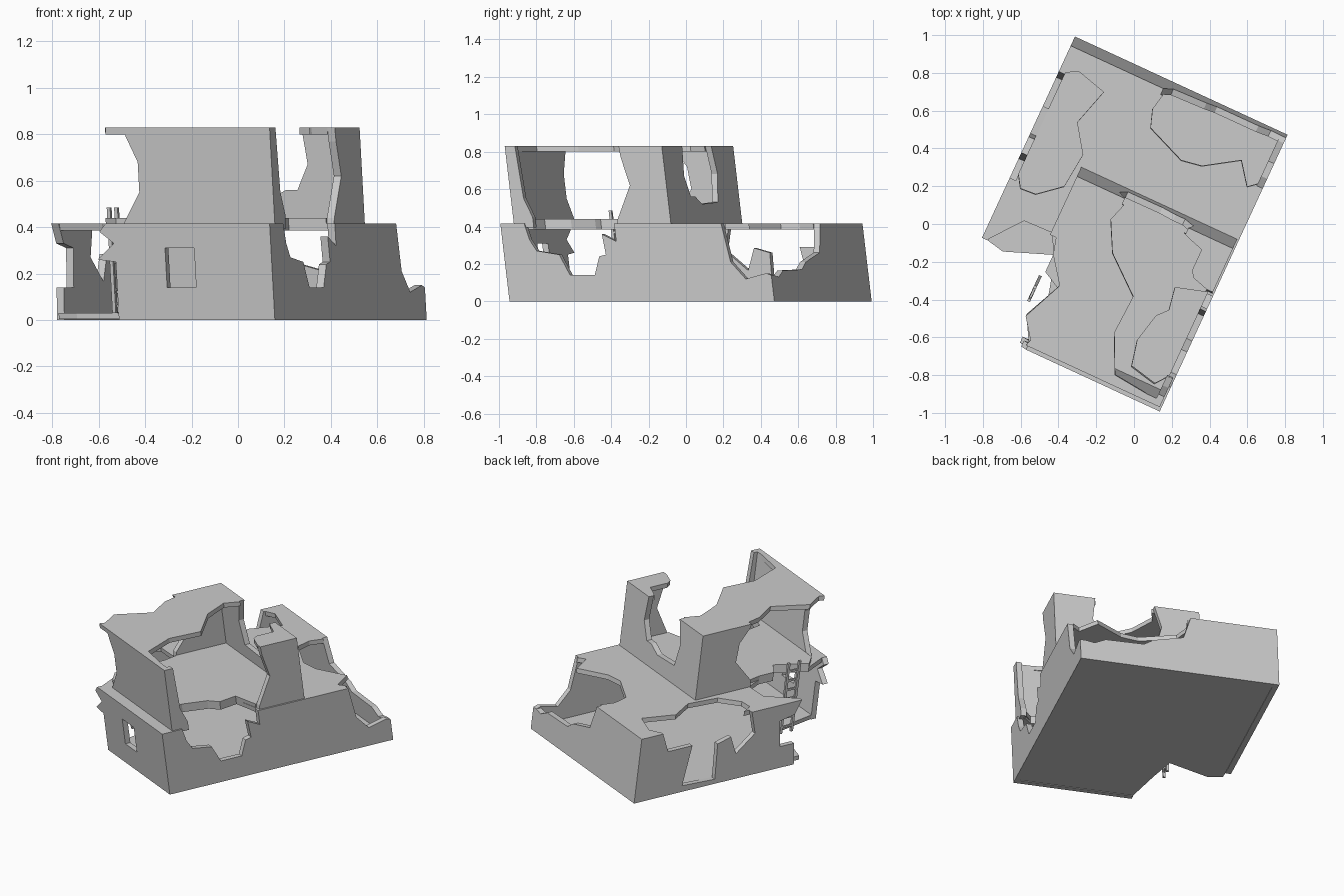
import bpy, bmesh, math

if "Cube" in bpy.data.objects:
    bpy.data.objects.remove(bpy.data.objects["Cube"])

T = 0.035                      # wall thickness
ANG, LEAN = math.radians(24.8), 0.13
C, S = math.cos(ANG), math.sin(ANG)


def place(u, v, z):
    """Building frame (u = width, v = depth) to world: lean forward, then turn."""
    v -= LEAN * z
    return (u * C + v * S, -u * S + v * C, z)


def panel(name, pts, axis, a, b):
    """Extrude an outline along one building axis from a to b."""
    def at(p, k):
        if axis == 'u':
            return place(k, p[0], p[1])
        if axis == 'v':
            return place(p[0], k, p[1])
        return place(p[0], p[1], k)
    bm = bmesh.new()
    lo = [bm.verts.new(at(p, a)) for p in pts]
    hi = [bm.verts.new(at(p, b)) for p in pts]
    bm.faces.new(lo)
    bm.faces.new(hi)
    n = len(pts)
    for i in range(n):
        j = (i + 1) % n
        bm.faces.new((lo[i], lo[j], hi[j], hi[i]))
    bmesh.ops.recalc_face_normals(bm, faces=bm.faces)
    me = bpy.data.meshes.new(name)
    bm.to_mesh(me)
    bm.free()
    ob = bpy.data.objects.new(name, me)
    bpy.context.collection.objects.link(ob)
    return ob


def inside(pts, u0, u1, v0, v1):
    """Clamp a slab outline so it fits between the walls."""
    return [(min(max(u, u0), u1), min(max(v, v0), v1)) for u, v in pts]


# footprints
U0, U1, V0, V1 = -0.70, 0.54, -0.79, 0.77
A0, A1, B0, B1 = -0.38, 0.53, -0.715, 0.21
H1, H2 = 0.415, 0.83

# broken edges shared by several slabs
corner_break = [(-0.32, -0.27), (-0.32, -0.37), (-0.225, -0.42), (-0.316, -0.62)]
right_break = [(0.6, -0.61), (0.452, -0.667), (0.305, -0.635), (0.274, -0.495),
               (0.31, -0.336), (0.36, -0.28), (0.338, -0.157), (0.6, -0.11)]

# ground floor and lower roof slabs
low_in = (U0 + T, U1 - T, V0 + T, V1 - T)
panel("ground_floor", inside([(-1, 1), (-1, -0.40), (-0.57, -0.42), (-0.31, -0.32), (-0.26, -0.5),
                              (-0.2, -1), (1, -1), (1, 1)], *low_in), 'z', 0.004, 0.03)
left_break = [(-0.7, 0.63), (-0.603, 0.664), (-0.439, 0.62), (-0.499, 0.415), (-0.40, 0.273),
              (-0.42, 0.077), (-0.539, -0.023), (-0.624, -0.029), (-0.7, 0.035)]
back_break = [(0.6, 0.52), (0.461, 0.483), (0.375, 0.598), (0.197, 0.482), (0.085, 0.463),
              (-0.132, 0.55), (-0.165, 0.646), (-0.147, 0.8)]
panel("lower_roof", inside([(-1, 1)] + left_break + [(-1, -0.34), (-0.535, -0.175), (-0.374, -0.17)]
      + corner_break + [(-0.24, -1), (1, -1)] + right_break + back_break, *low_in), 'z', 0.385, H1)

# lower storey walls
panel("lower_left_wall", [(V1, 0), (V1, H1), (0.62, H1), (0.57, 0.29), (0.40, 0.29), (0.44, 0.04),
      (0.21, 0.03), (0.22, 0.26), (0.13, 0.285), (0.08, 0.165), (-0.04, 0.27), (0.0, H1),
      (-0.35, H1), (-0.31, 0.33), (-0.21, 0.31), (-0.23, 0.14), (-0.33, 0.14), (-0.345, 0)],
      'u', U0, U0 + T)
panel("lower_right_wall", [(V0, 0), (V0, H1), (-0.65, H1), (-0.63, 0.33), (-0.595, 0.27),
      (-0.465, 0.25), (-0.415, 0.14), (-0.27, 0.14), (-0.23, 0.24), (-0.19, 0.25), (-0.20, 0.36),
      (-0.12, 0.32), (-0.12, H1), (0.51, H1), (0.54, 0.21), (0.617, 0.12), (0.74, 0.15),
      (V1, 0.14), (V1, 0)], 'u', U1 - T, U1)
panel("lower_back_wall", [(U0 + T, 0), (U0 + T, H1), (-0.16, H1), (-0.11, 0.26), (0.08, 0.21),
      (0.14, 0.17), (0.38, 0.165), (0.45, 0.13), (U1 - T, 0.14), (U1 - T, 0)], 'v', V1 - T, V1)
front = panel("lower_front_wall", [(U1 - T, 0), (U1 - T, H1), (-0.24, H1), (-0.27, 0.38),
      (-0.205, 0.33), (-0.285, 0.26), (-0.2, 0.25), (-0.2, 0)], 'v', V0, V0 + T)

# front window opening
cutter = panel("window_cutter", [(0.037, 0.14), (0.175, 0.14), (0.175, 0.31), (0.037, 0.31)],
               'v', V0 - 0.1, V0 + 0.1)
cutter.hide_render = True
cutter.hide_viewport = True
cut = front.modifiers.new("window", 'BOOLEAN')
cut.operation = 'DIFFERENCE'
cut.solver = 'EXACT'
cut.object = cutter

# upper storey floor and the two remaining roof pieces
up_in = (A0 + T, A1 - T, B0 + T, B1 - T)
panel("upper_floor", inside([(-1, 1)] + [(-1, -0.17)] + corner_break + [(-0.24, -1), (1, -1)]
      + right_break + [(1, 1)], *up_in), 'z', H1 - 0.01, 0.44)
panel("upper_roof_left", [(A0 + T, B1 - T), (A0 + T, -0.13), (-0.32, -0.22), (-0.22, -0.354),
      (-0.316, -0.575), (-0.24, B0 + T), (-0.25, B0), (-0.16, B0), (-0.16, B0 + T),
      (0.44, B0 + T), (0.244, -0.66), (0.148, -0.46), (0.159, -0.245), (-0.037, -0.082),
      (-0.121, 0.077), (-0.09, B1 - T)], 'z', 0.80, H2)
panel("upper_roof_right", [(0.26, B1 - T), (0.298, 0.16), (0.382, 0.135), (0.382, 0.012),
      (0.408, -0.02), (A1 - T, -0.045), (A1 - T, B1 - T)], 'z', 0.80, H2)

# upper storey walls
Z = H1 - 0.02
panel("upper_left_wall", [(B1, Z), (B1, H2), (-0.13, H2), (-0.12, 0.80), (-0.06, 0.72),
      (-0.05, 0.60), (-0.17, 0.46), (-0.18, Z)], 'u', A0, A0 + T)
panel("upper_right_wall_back", [(B1, Z), (B1, H2), (-0.045, H2), (-0.04, 0.77), (-0.005, 0.62),
      (-0.10, 0.44), (-0.11, Z)], 'u', A1 - T, A1)
panel("upper_right_wall_front", [(B0, Z), (B0, H2), (-0.655, H2), (-0.64, 0.55), (-0.60, 0.45),
      (-0.60, Z)], 'u', A1 - T, A1)
panel("upper_front_wall", [(A1 - T, Z), (A1 - T, H2), (-0.16, H2), (-0.16, 0.80), (-0.105, 0.68),
      (-0.105, 0.55), (-0.16, 0.46), (-0.2, Z)], 'v', B0, B0 + T)
panel("upper_back_wall", [(A0 + T, Z), (A0 + T, H2), (-0.10, H2), (-0.14, 0.68), (-0.10, 0.53),
      (0.10, 0.52), (0.18, 0.56), (0.235, 0.56), (0.29, 0.67), (0.27, H2), (A1 - T, H2),
      (A1 - T, Z)], 'v', B1 - T, B1)

# ladder through the collapsed corner
R = 0.008
for side, v in (("front", -0.536), ("back", -0.46)):
    panel("ladder_rail_" + side, [(-0.335 - R, v - R), (-0.335 + R, v - R), (-0.335 + R, v + R),
          (-0.335 - R, v + R)], 'z', 0.03, 0.485)
for i in range(7):
    z = 0.07 + i * 0.06
    panel("ladder_rung_%d" % i, [(-0.341, z - 0.006), (-0.329, z - 0.006), (-0.329, z + 0.006),
          (-0.341, z + 0.006)], 'v', -0.536, -0.46)
